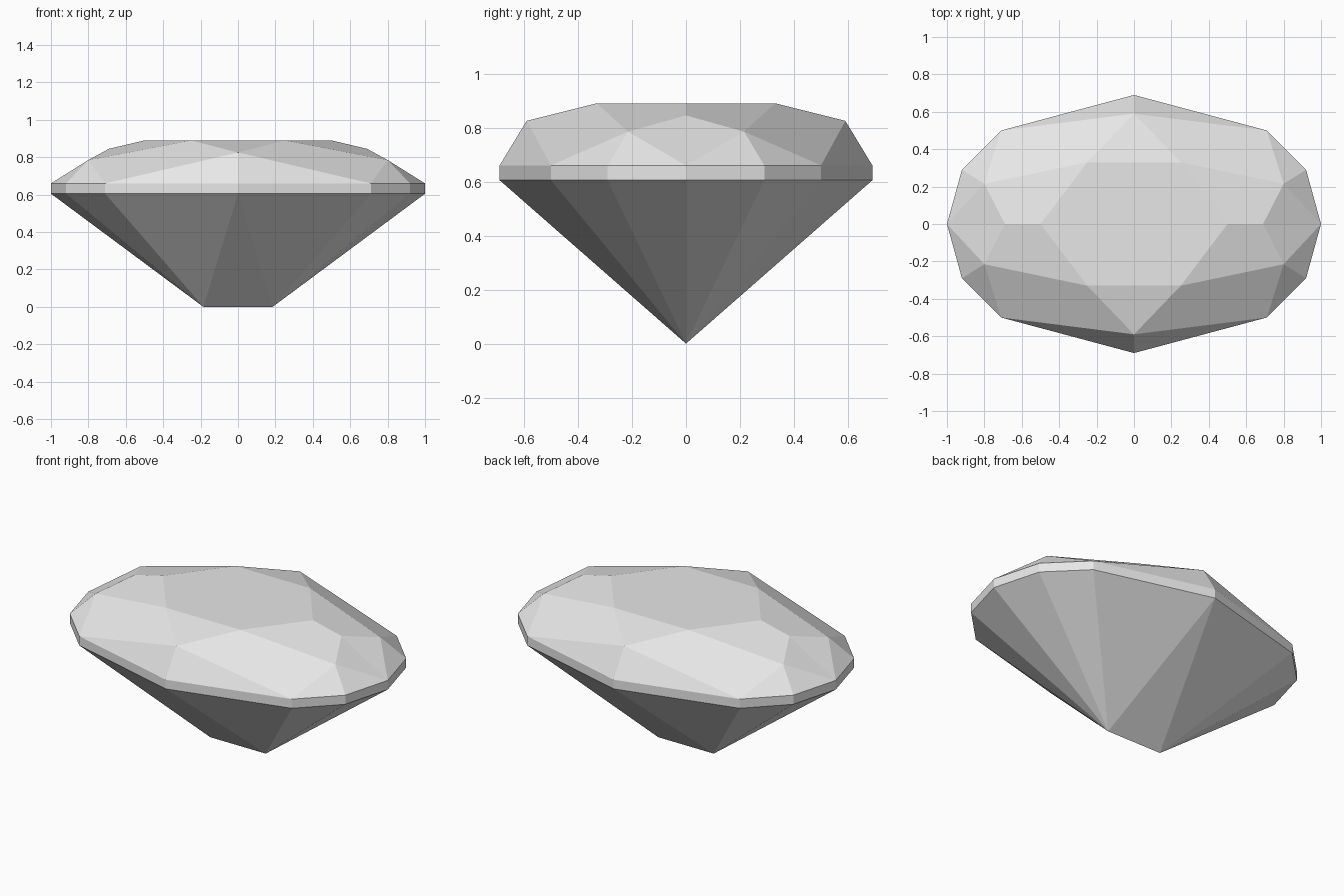
import bpy
import bmesh
from mathutils import Vector

cube = bpy.data.objects.get("Cube")
if cube:
    bpy.data.objects.remove(cube, do_unlink=True)

GIRDLE_LOW, GIRDLE_TOP, TABLE_Z = 0.605, 0.66, 0.89

# Outline of one quarter, from the end to the side
outline = [(1, 0), (0.92, 0.29), (0.71, 0.5), (0, 0.69)]
low = [Vector((x, y, GIRDLE_LOW)) for x, y in outline]
top = [Vector((x, y, GIRDLE_TOP)) for x, y in outline]

# Corners of the table, crown and keel
table_mid = Vector((0, 0, TABLE_Z))
table_end = Vector((0.5, 0, TABLE_Z))
table_corner = Vector((0.25, 0.33, TABLE_Z))
table_side = Vector((0, 0.33, TABLE_Z))
star_end = Vector((0.69, 0, 0.845))
star_corner = Vector((0.8, 0.215, 0.785))
star_side = Vector((0, 0.59, 0.825))
keel_mid = Vector((0, 0, 0))
keel_end = Vector((0.185, 0, 0))

# Facets of one quarter of the stone
table = [(table_mid, table_end, table_corner, table_side)]
crown = [
    (table_end, star_end, star_corner, table_corner),
    (table_corner, star_corner, top[2], star_side),
    (table_side, table_corner, star_side),
    (star_end, top[0], star_corner),
    (star_corner, top[0], top[1]),
    (star_corner, top[1], top[2]),
    (star_side, top[2], top[3]),
]
girdle = [(low[i], low[i + 1], top[i + 1], top[i]) for i in range(3)]
pavilion = [(low[i], keel_end, low[i + 1]) for i in range(3)]
pavilion.append((low[3], keel_end, keel_mid))

# Mirror the quarter to all four sides
bm = bmesh.new()
for sx in (1, -1):
    for sy in (1, -1):
        for facet in table + crown + girdle + pavilion:
            bm.faces.new([bm.verts.new((p.x * sx, p.y * sy, p.z)) for p in facet])

# Weld the quarters and join the facets that cross the mirror planes
bmesh.ops.remove_doubles(bm, verts=bm.verts[:], dist=0.001)
bmesh.ops.recalc_face_normals(bm, faces=bm.faces[:])
bmesh.ops.dissolve_limit(bm, angle_limit=0.01, verts=bm.verts[:], edges=bm.edges[:])

mesh = bpy.data.meshes.new("cut_gemstone")
bm.to_mesh(mesh)
bm.free()
gem = bpy.data.objects.new("cut_gemstone", mesh)
bpy.context.collection.objects.link(gem)

# Pale grey stone
color = (0.8, 0.8, 0.8, 1)
stone = bpy.data.materials.new("pale_grey_stone")
stone.use_nodes = True
stone.diffuse_color = color
stone.node_tree.nodes["Principled BSDF"].inputs["Base Color"].default_value = color
mesh.materials.append(stone)
